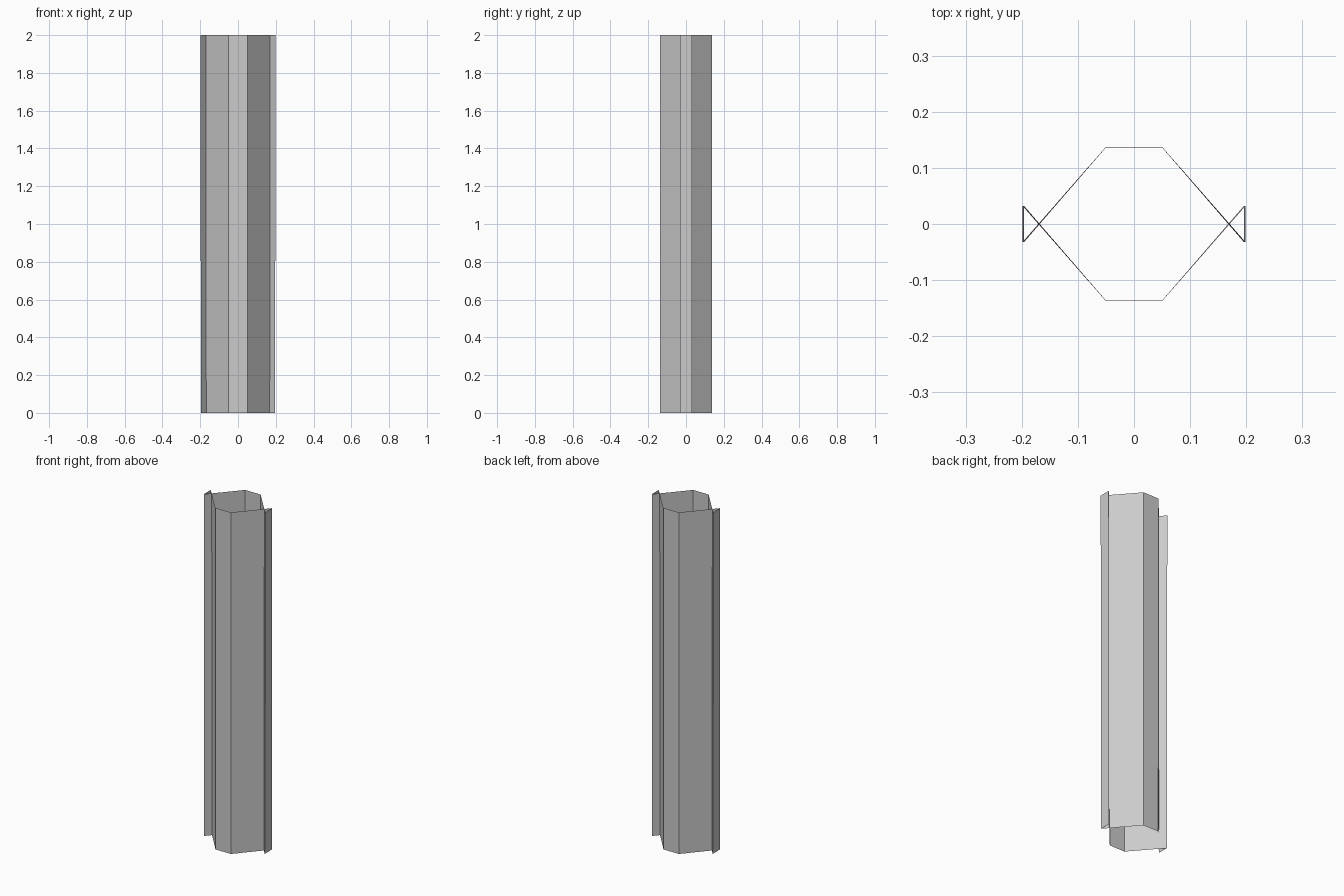
import bpy
import bmesh

if "Cube" in bpy.data.objects:
    bpy.data.objects.remove(bpy.data.objects["Cube"])

HEIGHT = 2.0

grey = bpy.data.materials.new("plain grey")
grey.diffuse_color = (0.6, 0.6, 0.6, 1.0)
grey.use_nodes = True
grey.node_tree.nodes["Principled BSDF"].inputs["Base Color"].default_value = grey.diffuse_color


def profile(side, depth):
    """Crossed ring: flat front and back, diagonals that cross before the side strips."""
    half = [(0.05, depth), (side, -0.0325), (side, 0.0325), (0.05, -depth)]
    return half + [(-x, -y) for x, y in half]


# Open sheet column, very slightly wider at the top
bm = bmesh.new()
bottom = [bm.verts.new((x, y, 0.0)) for x, y in profile(0.196, 0.1365)]
top = [bm.verts.new((x, y, HEIGHT)) for x, y in profile(0.199, 0.1375)]
count = len(bottom)
for i in range(count):
    j = (i + 1) % count
    bm.faces.new((bottom[j], bottom[i], top[i], top[j]))

mesh = bpy.data.meshes.new("column_shell")
bm.to_mesh(mesh)
bm.free()
mesh.materials.append(grey)
column = bpy.data.objects.new("column_shell", mesh)
bpy.context.collection.objects.link(column)
